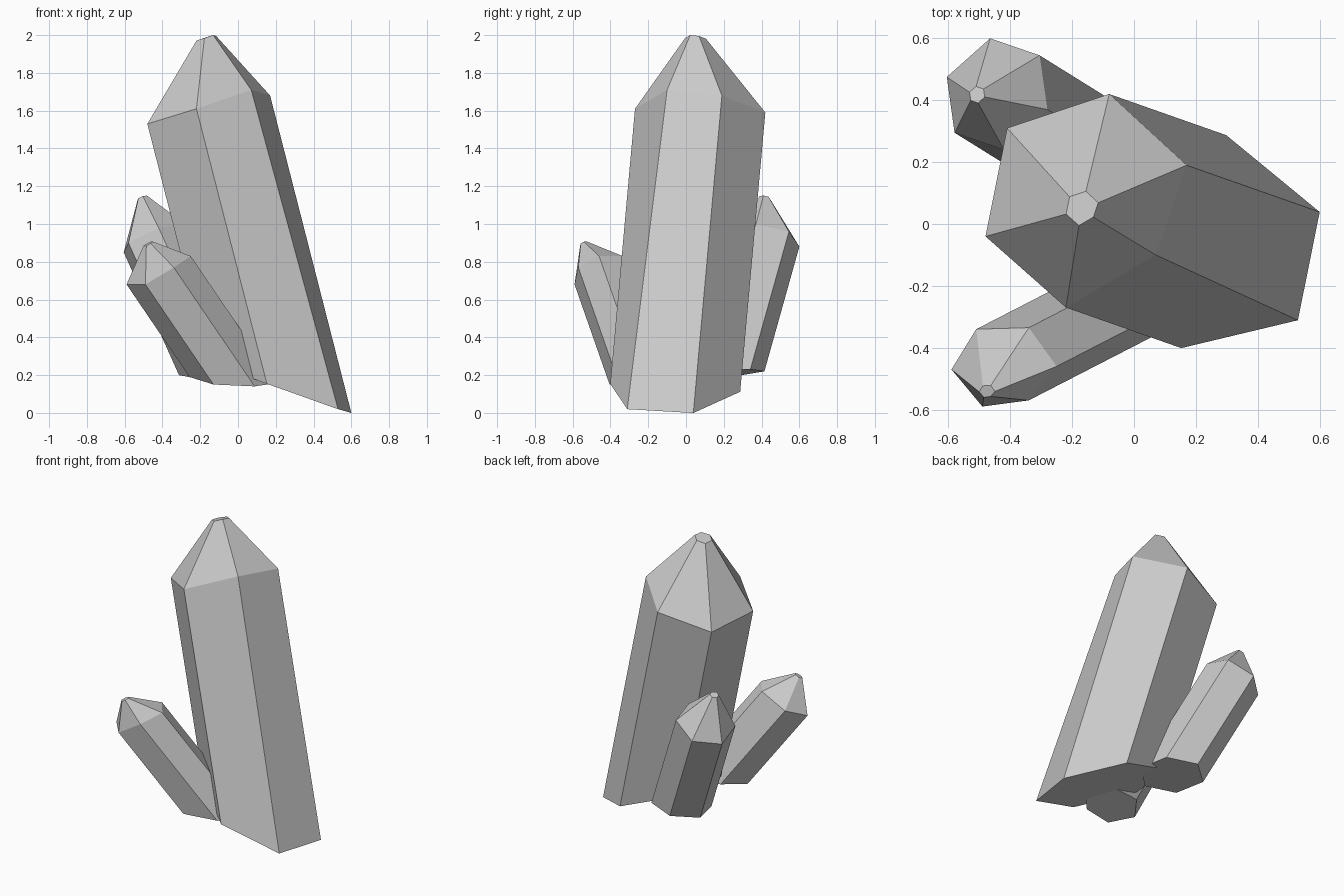
import bpy, bmesh
from mathutils import Vector

if "Cube" in bpy.data.objects:
    bpy.data.objects.remove(bpy.data.objects["Cube"])


def crystal(name, shoulder, drift, cut, tip, tip_scale, nudge={}):
    """Leaning hexagonal prism with a blunt pointed tip.
    drift: x, y shift per unit of descent; cut: base plane z = a*x + b*y + c."""
    ring = [Vector(p) for p in shoulder]
    mid = sum(ring, Vector()) / len(ring)
    a, b, c = cut
    base = []
    for i, p in enumerate(ring):
        t = (p.z - c - a * p.x - b * p.y) / (1 + a * drift[0] + b * drift[1])
        dx, dy = nudge.get(i, (0, 0))
        x, y = p.x + drift[0] * t + dx, p.y + drift[1] * t + dy
        base.append(Vector((x, y, a * x + b * y + c)))
    top = [Vector(tip) + (p - mid) * tip_scale for p in ring]

    bm = bmesh.new()
    loops = [[bm.verts.new(p) for p in r] for r in (base, ring, top)]
    n = len(ring)
    for lo, hi in zip(loops, loops[1:]):
        for i in range(n):
            j = (i + 1) % n
            bm.faces.new((lo[i], lo[j], hi[j], hi[i]))
    bm.faces.new(loops[0])
    bm.faces.new(loops[2])
    bmesh.ops.recalc_face_normals(bm, faces=bm.faces)
    mesh = bpy.data.meshes.new(name)
    bm.to_mesh(mesh)
    bm.free()
    obj = bpy.data.objects.new(name, mesh)
    bpy.context.collection.objects.link(obj)
    return obj


# Tall main crystal
crystal("main_crystal",
        [(-0.22, -0.27, 1.61), (0.07, -0.10, 1.71), (0.17, 0.19, 1.68),
         (-0.08, 0.42, 1.59), (-0.41, 0.31, 1.50), (-0.48, -0.04, 1.53)],
        (0.256, -0.09), (-0.36, 0.015, 0.215), (-0.168, 0.052, 1.983), 0.16,
        nudge={1: (0.03, -0.06)})

# Small crystal leaning out to the front left
crystal("front_crystal",
        [(-0.49, -0.59, 0.68), (-0.34, -0.57, 0.77), (-0.25, -0.46, 0.83),
         (-0.34, -0.335, 0.83), (-0.51, -0.34, 0.74), (-0.59, -0.47, 0.68)],
        (0.68, -0.35 * -1), (-0.107, 0.245, 0.2355), (-0.475, -0.541, 0.895), 0.15)

# Small crystal leaning out to the back left
crystal("back_crystal",
        [(-0.605, 0.475, 0.85), (-0.465, 0.60, 0.88), (-0.305, 0.545, 0.96),
         (-0.28, 0.37, 1.00), (-0.42, 0.24, 0.98), (-0.58, 0.295, 0.90)],
        (0.45, -0.28), (0.083, 0.07, 0.205), (-0.507, 0.418, 1.14), 0.15)
